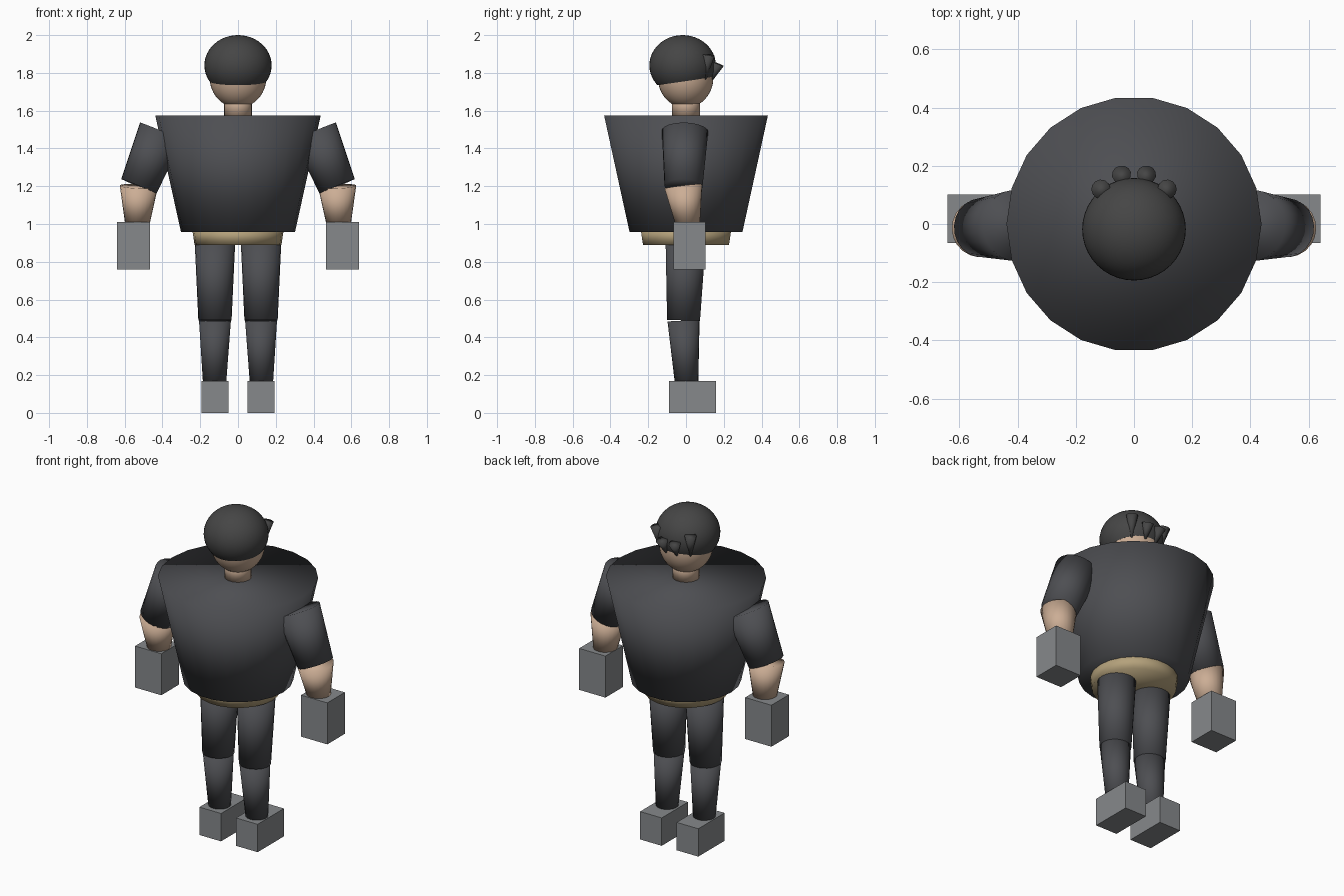
import bpy, bmesh
from math import radians
from mathutils import Vector, Matrix

if "Cube" in bpy.data.objects:
    bpy.data.objects.remove(bpy.data.objects["Cube"])


def material(name, rgb):
    m = bpy.data.materials.new(name)
    m.diffuse_color = (*rgb, 1)
    m.use_nodes = True
    m.node_tree.nodes["Principled BSDF"].inputs["Base Color"].default_value = m.diffuse_color
    return m


CLOTH = material("dark_cloth", (0.075, 0.077, 0.085))
HAIR = material("dark_hair", (0.06, 0.06, 0.06))
SKIN = material("skin", (0.60, 0.42, 0.30))
TAN = material("tan_belt", (0.46, 0.36, 0.20))
GREY = material("grey", (0.24, 0.25, 0.26))


def add(name, bm, mat, smooth=True):
    bmesh.ops.recalc_face_normals(bm, faces=bm.faces)
    me = bpy.data.meshes.new(name)
    bm.to_mesh(me)
    bm.free()
    me.materials.append(mat)
    ob = bpy.data.objects.new(name, me)
    bpy.context.collection.objects.link(ob)
    for p in me.polygons:
        p.use_smooth = smooth
    return ob


def taper(name, a, b, ra, rb, mat, sides=22):
    """Capped cone section running from point a to point b."""
    a, b = Vector(a), Vector(b)
    axis = b - a
    rot = axis.to_track_quat('Z', 'Y').to_matrix().to_4x4()
    spin = Matrix.Rotation(radians(90), 4, 'Z')
    bm = bmesh.new()
    bmesh.ops.create_cone(bm, cap_ends=True, segments=sides, radius1=ra, radius2=rb,
                          depth=axis.length,
                          matrix=Matrix.Translation((a + b) / 2) @ rot @ spin)
    return add(name, bm, mat)


def box(name, lo, hi, mat):
    lo, hi = Vector(lo), Vector(hi)
    bm = bmesh.new()
    bmesh.ops.create_cube(bm, size=1, matrix=Matrix.Translation((lo + hi) / 2)
                          @ Matrix.Diagonal((*(hi - lo), 1)))
    return add(name, bm, mat, False)


def ellipsoid(center, radii):
    bm = bmesh.new()
    bmesh.ops.create_uvsphere(bm, u_segments=40, v_segments=24, radius=1,
                              matrix=Matrix.Translation(center) @ Matrix.Diagonal((*radii, 1)))
    return bm


# Trunk: hips band, flared torso, neck
taper("hips", (0, 0, 0.89), (0, 0, 0.975), 0.23, 0.243, TAN)
taper("torso", (0, 0, 0.958), (0, 0, 1.575), 0.302, 0.438, CLOTH)
taper("neck", (0, 0, 1.565), (0, 0, 1.68), 0.074, 0.074, SKIN)

# Head and hair cap, trimmed by a slightly tilted plane
add("head", ellipsoid((0, -0.002, 1.775), (0.15, 0.147, 0.16)), SKIN)
bm = ellipsoid((0, -0.018, 1.84), (0.178, 0.176, 0.16))
front, back = Vector((0, -0.17, 1.732)), Vector((0, 0.15, 1.778))
normal = Vector((1, 0, 0)).cross(back - front)
cut = bmesh.ops.bisect_plane(bm, geom=bm.verts[:] + bm.edges[:] + bm.faces[:],
                             plane_co=front, plane_no=normal, clear_inner=True)
bmesh.ops.holes_fill(bm, edges=[e for e in bm.edges if e.is_boundary], sides=0)
add("hair", bm, HAIR)
bpy.context.view_layer.objects.active = bpy.data.objects["hair"]
bpy.data.objects["hair"].select_set(True)
bpy.ops.object.shade_smooth_by_angle(angle=radians(40))

# Paired parts
for side, s in (("left", -1), ("right", 1)):
    # Hair tufts at the back, points down
    taper(side + "_outer_tuft", (s * 0.10, 0.10, 1.765), (s * 0.114, 0.12, 1.895),
          0.006, 0.033, HAIR, 12)
    taper(side + "_inner_tuft", (s * 0.035, 0.138, 1.765), (s * 0.043, 0.17, 1.848),
          0.006, 0.033, HAIR, 12)
    # Arm
    taper(side + "_sleeve", (s * 0.405, -0.005, 1.49), (s * 0.525, -0.013, 1.20),
          0.123, 0.101, CLOTH)
    taper(side + "_forearm", (s * 0.525, -0.014, 1.20), (s * 0.533, 0.01, 1.0),
          0.101, 0.065, SKIN)
    x = sorted((s * 0.466, s * 0.641))
    box(side + "_hand", (x[0], -0.065, 0.76), (x[1], 0.102, 1.01), GREY)
    # Leg
    taper(side + "_thigh", (s * 0.122, -0.002, 0.90), (s * 0.122, -0.013, 0.49),
          0.107, 0.088, CLOTH)
    taper(side + "_shin", (s * 0.122, -0.013, 0.488), (s * 0.124, 0.003, 0.16),
          0.085, 0.062, CLOTH)
    x = sorted((s * 0.05, s * 0.194))
    box(side + "_foot", (x[0], -0.09, 0), (x[1], 0.16, 0.168), GREY)
